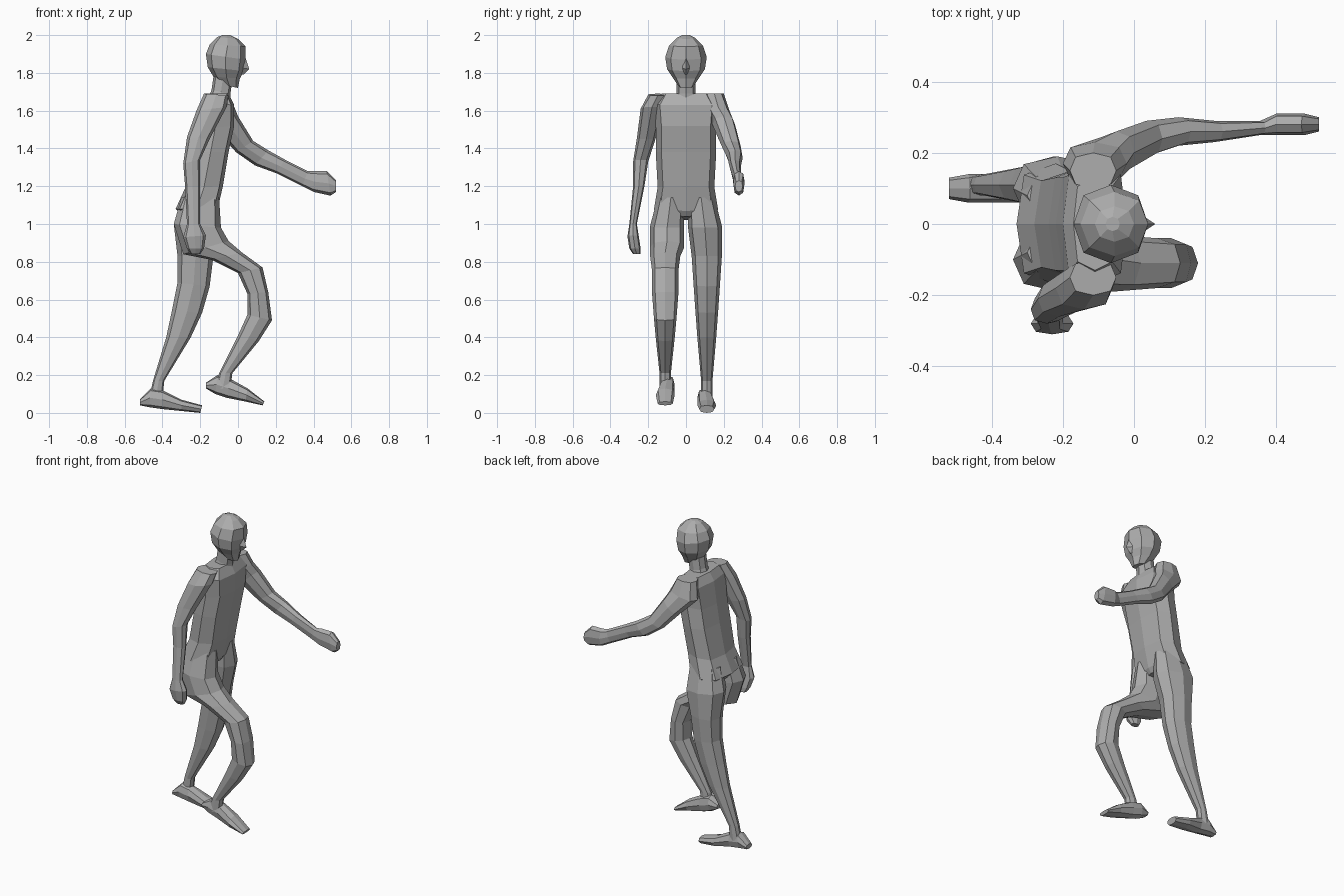
import bpy
import bmesh
from math import cos, sin, pi, copysign
from mathutils import Vector

default_cube = bpy.data.objects.get("Cube")
if default_cube:
    bpy.data.objects.remove(default_cube, do_unlink=True)

# One plain grey clay material for the whole figure
clay = bpy.data.materials.new("plain grey")
clay.use_nodes = True
grey = (0.42, 0.42, 0.42, 1)
clay.diffuse_color = grey
clay.node_tree.nodes["Principled BSDF"].inputs["Base Color"].default_value = grey


def squared(value, power):
    """Push a sine or cosine outward so the section gets boxier."""
    return copysign(abs(value) ** power, value) if abs(value) > 1e-6 else 0


def loft(name, sections, sides=8, power=0.8):
    """Skin a closed, faceted body part through cross-sections, in hundredths.

    Each section: rear x, rear z, front x, front z, middle y, half width."""
    bm = bmesh.new()
    rings = []
    for rear_x, rear_z, front_x, front_z, middle_y, half_width in sections:
        rear = Vector((rear_x, middle_y, rear_z)) / 100
        front = Vector((front_x, middle_y, front_z)) / 100
        centre, reach = (rear + front) / 2, (front - rear) / 2
        side = Vector((0, half_width / 100, 0))
        ring = []
        for step in range(sides):
            angle = 2 * pi * step / sides
            offset = reach * squared(cos(angle), power) + side * squared(sin(angle), power)
            ring.append(bm.verts.new(centre + offset))
        rings.append(ring)
    for lower, upper in zip(rings, rings[1:]):
        for i in range(sides):
            j = (i + 1) % sides
            bm.faces.new((lower[i], lower[j], upper[j], upper[i]))
    bm.faces.new(rings[0])
    bm.faces.new(rings[-1])
    bmesh.ops.recalc_face_normals(bm, faces=bm.faces)
    mesh = bpy.data.meshes.new(name)
    bm.to_mesh(mesh)
    bm.free()
    mesh.materials.append(clay)
    part = bpy.data.objects.new(name, mesh)
    bpy.context.collection.objects.link(part)
    return part


# Head, nose and neck
loft("head", [
    (-9, 174, 0, 172, 0, 4),
    (-13, 178, 1, 177, 0, 7),
    (-16, 183, 3, 181, 0, 10),
    (-17, 190, 4, 187, 0, 11),
    (-15, 195, 4, 194, 0, 9),
    (-11, 199, 0, 198, 0, 5),
    (-8, 200, -4, 200, 0, 2),
], power=0.9)
loft("nose", [
    (0, 189, 4, 188, 0, 1),
    (0, 183, 6, 182, 0, 2),
    (0, 180, 3, 179, 0, 1),
], sides=4, power=1)
loft("neck", [
    (-16, 166, -4, 164, 0, 6),
    (-14, 171, -4, 169, 0, 5),
    (-13, 178, -3, 176, 0, 5),
])

# Torso from the shoulders to the crotch
loft("torso", [
    (-17, 169, -5, 169, 0, 13),
    (-20, 164, -2, 163, 0, 17),
    (-22, 150, -2, 152, 0, 16),
    (-24, 138, -5, 138, 0, 16),
    (-28, 119, -8, 120, 0, 15),
    (-33, 108, -11, 107, 0, 17),
    (-27, 102, -13, 104, 0, 8),
], power=0.6)

# Right arm hanging back
loft("right_arm", [
    (-18, 169, -5, 168, -15, 5),
    (-22, 160, -6, 162, -18, 6),
    (-27, 146, -15, 145, -21, 5),
    (-29, 132, -20, 134, -24, 4),
    (-28, 120, -20, 120, -25, 3),
    (-27, 100, -20, 100, -28, 2),
    (-29, 93, -17, 94, -28, 3),
    (-27, 87, -18, 87, -27, 3),
    (-25, 84, -20, 84, -26, 2),
])

# Left arm swung forward
loft("left_arm", [
    (-18, 169, -5, 169, 15, 5),
    (-20, 158, -2, 162, 17, 6),
    (-10, 148, 0, 157, 20, 6),
    (-1, 138, 8, 144, 24, 5),
    (9, 131, 16, 139, 26, 4),
    (20, 127, 25, 134, 26, 3),
    (34, 120, 37, 128, 27, 2),
    (40, 117, 40, 128, 28, 3),
    (49, 115, 47, 128, 28, 3),
    (52, 117, 52, 123, 28, 2),
])

# Left leg trailing behind
loft("left_leg", [
    (-30, 114, -10, 114, 8, 7),
    (-34, 100, -9, 98, 10, 9),
    (-32, 83, -13, 83, 11, 8),
    (-32, 69, -15, 67, 11, 7),
    (-35, 54, -19, 53, 11, 6),
    (-38, 40, -25, 40, 11, 5),
    (-45, 17, -39, 17, 11, 3),
    (-47, 8, -40, 8, 11, 3),
])
loft("left_foot", [
    (-52, 4, -52, 7, 10, 3),
    (-47, 3, -46, 13, 10, 4),
    (-40, 2, -40, 12, 10, 4),
    (-30, 1, -30, 7, 11, 5),
    (-20, 0, -19, 4, 11, 4),
])

# Right leg lifted in front
loft("right_leg", [
    (-30, 114, -10, 114, -8, 7),
    (-34, 100, -9, 98, -10, 9),
    (-29, 84, -5, 91, -10, 9),
    (-14, 81, 2, 85, -11, 8),
    (0, 74, 13, 77, -11, 7),
    (5, 63, 16, 64, -11, 7),
    (5, 52, 18, 49, -11, 6),
    (0, 41, 11, 38, -11, 5),
    (-10, 21, -3, 21, -11, 3),
    (-12, 13, -4, 13, -11, 3),
])
loft("right_foot", [
    (-17, 13, -17, 16, -10, 3),
    (-12, 10, -11, 20, -10, 4),
    (-6, 8, -4, 18, -10, 4),
    (4, 6, 5, 13, -11, 5),
    (13, 4, 14, 6, -11, 4),
])
